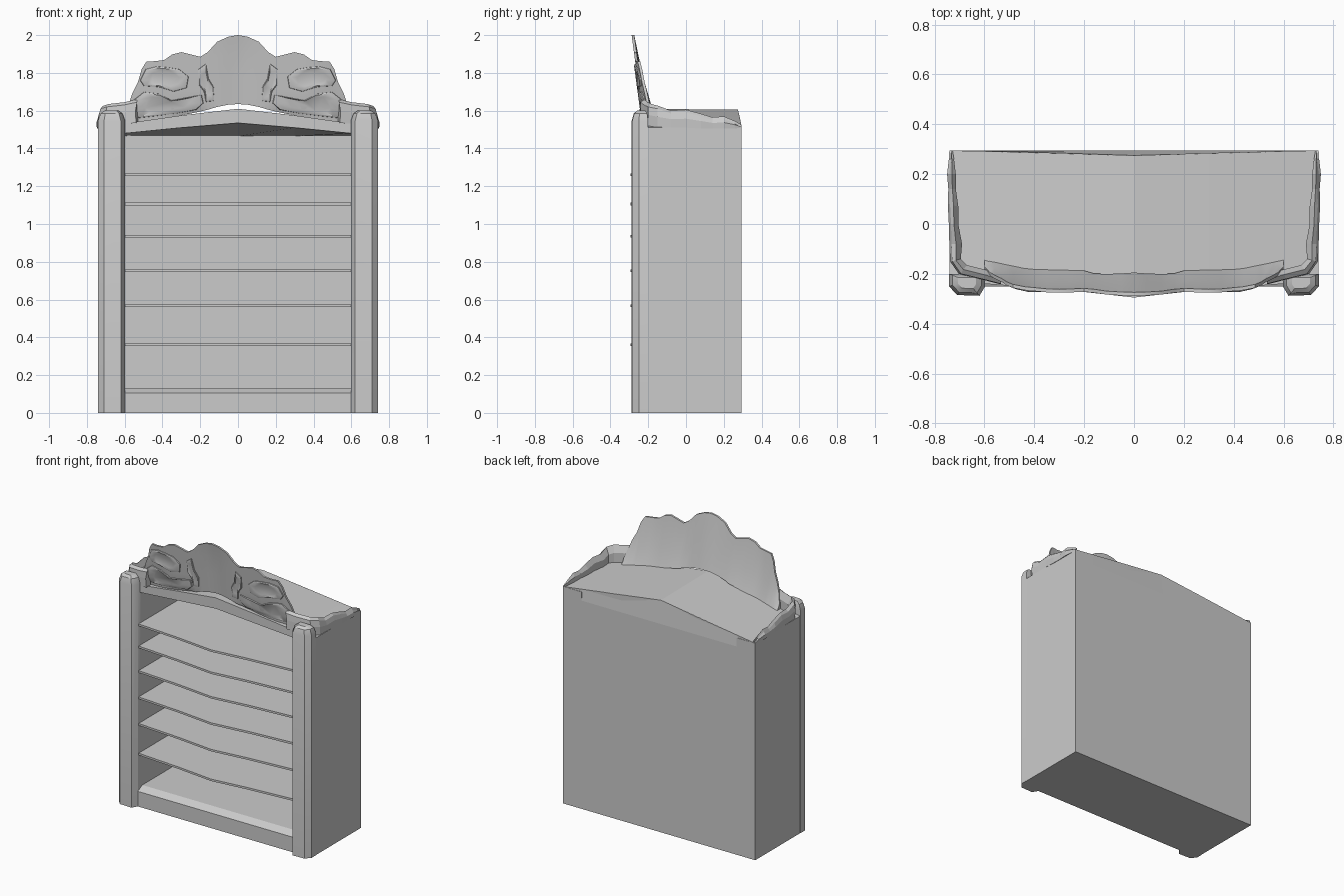
import bpy, bmesh, math


def loft(name, rings, smooth=False):
    """Bridge equal-length point rings and cap both ends."""
    bm = bmesh.new()
    vs = [[bm.verts.new(p) for p in r] for r in rings]
    n = len(vs[0])
    for a, b in zip(vs, vs[1:]):
        for i in range(n):
            j = (i + 1) % n
            bm.faces.new((a[i], a[j], b[j], b[i]))
    bm.faces.new(vs[0])
    bm.faces.new(vs[-1])
    bmesh.ops.recalc_face_normals(bm, faces=bm.faces)
    me = bpy.data.meshes.new(name)
    bm.to_mesh(me)
    bm.free()
    ob = bpy.data.objects.new(name, me)
    bpy.context.collection.objects.link(ob)
    if smooth:
        bpy.ops.object.select_all(action='DESELECT')
        ob.select_set(True)
        bpy.context.view_layer.objects.active = ob
        bpy.ops.object.shade_smooth_by_angle(angle=math.radians(30))
    return ob


def across(name, stations, smooth=False):
    """Loft along x, mirrored about x = 0. stations: (x, [(y, z), ...]) from centre out."""
    full = [(-x, r) for x, r in reversed(stations) if x > 0] + stations
    return loft(name, [[(x, y, z) for y, z in r] for x, r in full], smooth)


def slab(y0, y1, z0, z1):
    return [(y0, z0), (y0, z1), (y1, z1), (y1, z0)]


# Back panel, leaning in slightly at its gabled top
across("back_panel", [
    (0, [(0.26, 0), (0.25, 1.58), (0.275, 1.605), (0.295, 1.45), (0.295, 0)]),
    (0.6, [(0.26, 0), (0.26, 1.50), (0.292, 1.528), (0.295, 1.45), (0.295, 0)])])

# Plinth with a sloped top edge
across("plinth", [(x, [(-0.25, 0), (-0.25, 0.105), (-0.20, 0.13), (0.27, 0.13), (0.27, 0)])
                  for x in (0, 0.6)])

# Gabled roof, its ceiling arched at the front and level at the back
across("roof", [
    (0, [(-0.245, 1.535), (-0.245, 1.61), (0.275, 1.605), (0.275, 1.465)]),
    (0.3, [(-0.24, 1.51), (-0.24, 1.575), (0.285, 1.566), (0.285, 1.465)]),
    (0.6, [(-0.225, 1.48), (-0.225, 1.532), (0.292, 1.528), (0.292, 1.465)]),
    (0.74, [(-0.215, 1.465), (-0.215, 1.512), (0.295, 1.51), (0.295, 1.465)])])

# Bowed shelves
for i, z in enumerate((0.36, 0.567, 0.752, 0.935, 1.106, 1.26)):
    across(f"shelf_{i + 1}", [(x, slab(y, 0.27, z - 0.007, z + 0.007))
                              for x, y in ((0, -0.295), (0.27, -0.265), (0.6, -0.24))])


# Crest: scalloped leaning panel that curves back at its ends
def front_y(x, z):
    bend = 0.035 * max(0, (abs(x) - 0.42) / 0.18)
    dish = 0.008 * max(0, 1 - abs(x) / 0.1)
    return -0.238 - 0.05 * (z - 1.63) / 0.37 + 0.01 * (z < 1.6) + bend + dish * (z < 1.95)


outline = [(0, 2.0, 1.635), (0.05, 1.992, 1.632), (0.11, 1.965, 1.62), (0.16, 1.91, 1.605),
           (0.20, 1.885, 1.595), (0.25, 1.898, 1.585), (0.30, 1.91, 1.575), (0.35, 1.897, 1.567),
           (0.39, 1.868, 1.56), (0.44, 1.862, 1.552), (0.485, 1.86, 1.545), (0.51, 1.82, 1.54),
           (0.53, 1.75, 1.537), (0.56, 1.69, 1.533), (0.58, 1.63, 1.53), (0.60, 1.57, 1.53)]
crest = []
for x, top, low in outline:
    zs = [low + (top - low) * t for t in (0, 0.12, 0.4, 0.75, 1)]
    ring = [(front_y(x, z), z) for z in zs]
    ring += [(front_y(x, z) + d, z) for z, d in ((zs[4], 0.014), (zs[2], 0.022), (zs[0], 0.036))]
    crest.append((x, ring))
across("crest_panel", crest, True)

# Raised lobed carvings on the crest
carvings = {
    "lower_lobe": [(0.18, 1.64), (0.22, 1.605), (0.32, 1.585), (0.44, 1.57), (0.53, 1.56), (0.565, 1.60),
                   (0.55, 1.66), (0.50, 1.70), (0.42, 1.69), (0.35, 1.655), (0.27, 1.67), (0.19, 1.685)],
    "upper_lobe": [(0.27, 1.72), (0.34, 1.70), (0.42, 1.725), (0.50, 1.73), (0.52, 1.76), (0.49, 1.82),
                   (0.43, 1.835), (0.37, 1.83), (0.31, 1.82), (0.26, 1.78)],
    "centre_leaf": [(0.13, 1.65), (0.17, 1.645), (0.18, 1.70), (0.21, 1.74), (0.21, 1.82), (0.17, 1.85),
                    (0.155, 1.77), (0.125, 1.72)],
}
for name, pts in carvings.items():
    cx = sum(p[0] for p in pts) / len(pts)
    cz = sum(p[1] for p in pts) / len(pts)
    for side, s in (("left", -1), ("right", 1)):
        rings = []
        for k, lift in ((1.0, -0.006), (0.97, 0.006), (0.85, 0.009), (0.6, 0.004)):
            q = [(cx + (x - cx) * k, cz + (z - cz) * k) for x, z in pts]
            rings.append([(s * x, front_y(x, z) - lift, z) for x, z in q])
        loft(f"{name}_{side}", rings, True)

# Mirrored side parts
pillar = [(0.742, -0.20), (0.742, -0.25), (0.71, -0.285), (0.62, -0.288), (0.597, -0.25), (0.597, -0.20)]
# rail stations: outer x, outer y, inner x, inner y, bottom z, top z
rail = [(0.54, -0.24, 0.53, -0.205, 1.535, 1.66), (0.61, -0.222, 0.59, -0.185, 1.53, 1.645),
        (0.70, -0.20, 0.67, -0.165, 1.52, 1.635), (0.735, -0.15, 0.695, -0.14, 1.51, 1.625),
        (0.738, -0.08, 0.69, -0.08, 1.51, 1.60), (0.74, 0.0, 0.705, 0.0, 1.51, 1.605),
        (0.744, 0.08, 0.705, 0.07, 1.505, 1.585), (0.742, 0.14, 0.715, 0.14, 1.505, 1.565),
        (0.747, 0.20, 0.715, 0.20, 1.505, 1.57), (0.74, 0.26, 0.722, 0.26, 1.505, 1.545),
        (0.738, 0.295, 0.728, 0.295, 1.505, 1.525)]
for side, s in (("left", -1), ("right", 1)):
    # Thick side wall
    loft(f"side_wall_{side}", [[(s * x, y, z) for x, y in
                                ((0.597, -0.22), (0.74, -0.22), (0.74, 0.295), (0.597, 0.295))]
                               for z in (0, 1.51)])
    # Chamfered front pillar with tapered top
    rings = []
    for z, k in ((0, 1), (1.545, 1), (1.585, 0.8), (1.6, 0.5)):
        rings.append([(s * (0.67 + (x - 0.67) * k), -0.23 + (y + 0.23) * k, z) for x, y in pillar])
    loft(f"pillar_{side}", rings, True)
    # Carved rail sweeping from the crest back along the roof edge
    rings = []
    for ox, oy, ix, iy, z0, z1 in rail:
        mx, my, mz = (ox + ix) / 2, (oy + iy) / 2, (z0 + z1) / 2
        rings.append([(s * ox, oy, z0), (s * (ox + 0.003), oy, mz), (s * (ox - 0.006), oy, z1 - 0.015),
                      (s * mx, my, z1), (s * ix, iy, mz + 0.01), (s * ix, iy, z0)])
    loft(f"carved_rail_{side}", rings)
